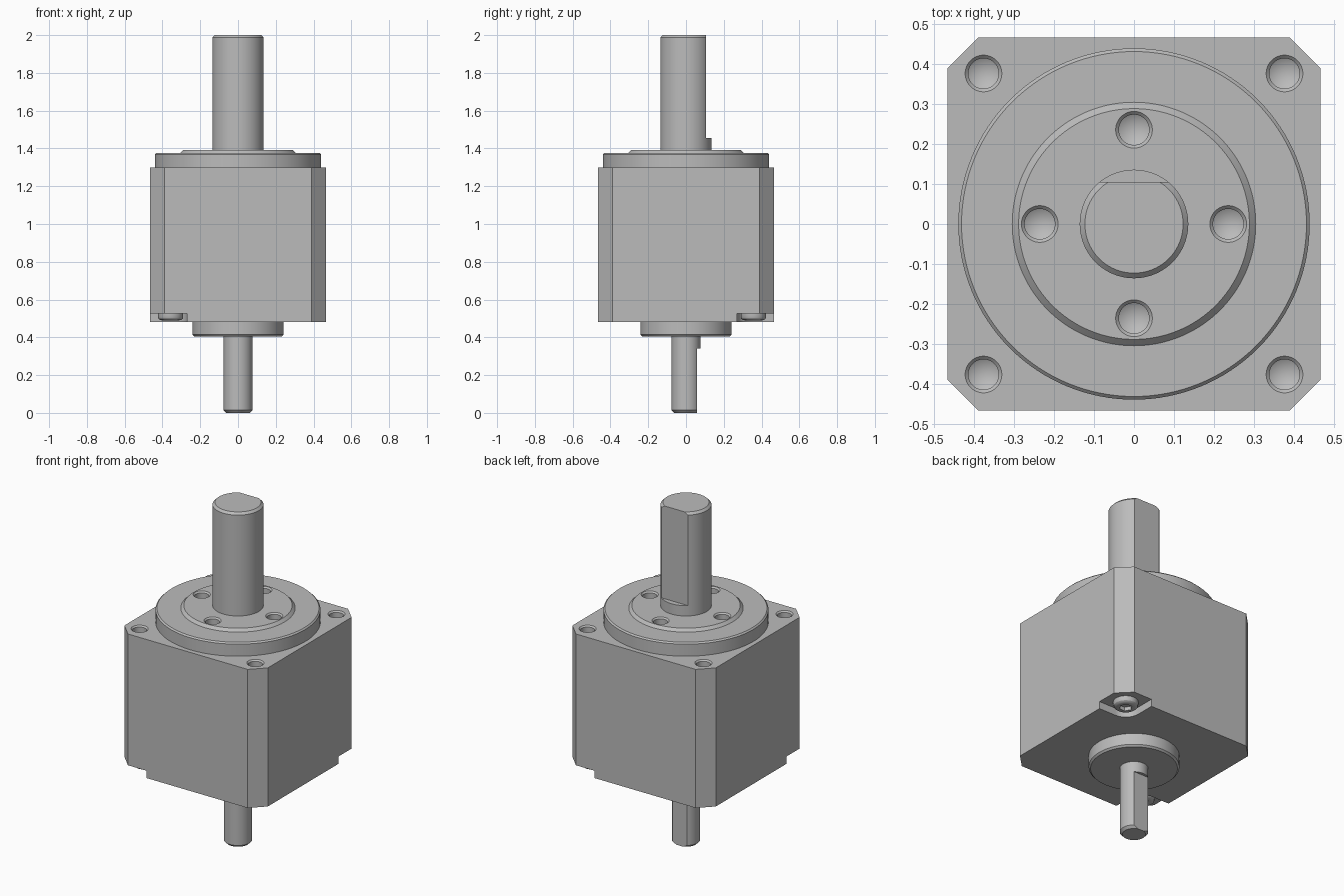
import bpy, bmesh, math

cube = bpy.data.objects.get("Cube")
if cube:
    bpy.data.objects.remove(cube, do_unlink=True)

metal = bpy.data.materials.new("machined_grey")
metal.use_nodes = True
GREY = (0.5, 0.5, 0.5, 1)
metal.diffuse_color = GREY
metal.node_tree.nodes["Principled BSDF"].inputs["Base Color"].default_value = GREY


def finish(name, bm):
    bmesh.ops.recalc_face_normals(bm, faces=bm.faces)
    mesh = bpy.data.meshes.new(name)
    bm.to_mesh(mesh)
    bm.free()
    mesh.materials.append(metal)
    obj = bpy.data.objects.new(name, mesh)
    bpy.context.collection.objects.link(obj)
    return obj


def lathe(name, profile, x=0, y=0, sides=96):
    """Solid of revolution from (radius, z) points; zero radius makes a tip."""
    bm = bmesh.new()
    rings = []
    for r, z in profile:
        count = sides if r > 0 else 1
        rings.append([bm.verts.new((x + r * math.cos(math.tau * i / sides),
                                    y + r * math.sin(math.tau * i / sides), z))
                      for i in range(count)])
    for a, b in zip(rings, rings[1:]):
        for i in range(sides):
            j = (i + 1) % sides
            quad = [a[i % len(a)], a[j % len(a)], b[j % len(b)], b[i % len(b)]]
            bm.faces.new(list(dict.fromkeys(quad)))
    for ring in (rings[0], rings[-1]):
        if len(ring) > 1:
            bm.faces.new(ring)
    return finish(name, bm)


def prism(name, outline, low, high):
    bm = bmesh.new()
    base = bm.faces.new([bm.verts.new((x, y, low)) for x, y in outline])
    top = bmesh.ops.extrude_face_region(bm, geom=[base])["geom"]
    verts = [v for v in top if isinstance(v, bmesh.types.BMVert)]
    bmesh.ops.translate(bm, vec=(0, 0, high - low), verts=verts)
    return finish(name, bm)


def activate(obj):
    bpy.ops.object.select_all(action="DESELECT")
    obj.select_set(True)
    bpy.context.view_layer.objects.active = obj


def cut(targets, cutter):
    for obj in targets:
        activate(obj)
        mod = obj.modifiers.new("cut", "BOOLEAN")
        mod.operation = "DIFFERENCE"
        mod.solver = "EXACT"
        mod.object = cutter
        bpy.ops.object.modifier_apply(modifier=mod.name)
    bpy.data.objects.remove(cutter, do_unlink=True)


def hole(targets, x, y, top, depth):
    """Countersunk blind hole with a drill-point bottom."""
    cutter = lathe("hole_cutter", [(0.054, top + 0.008), (0.038, top - 0.008),
                                   (0.038, top - depth), (0, top - depth - 0.022)],
                   x, y, 48)
    cut(targets, cutter)


# Square housing with bevelled vertical corners
W, C = 0.467, 0.39
BOTTOM, TOP = 0.482, 1.298
housing = prism("housing", [(C, -W), (W, -C), (W, C), (C, W),
                            (-C, W), (-W, C), (-W, -C), (-C, -W)], BOTTOM, TOP)

# Front flange with raised centre, and rear collar
FLANGE, BOSS = 1.377, 1.393
flange = lathe("front_flange", [(0.44, TOP), (0.44, FLANGE - 0.008), (0.432, FLANGE),
                                (0.305, FLANGE), (0.289, BOSS)], sides=128)
collar = lathe("rear_collar", [(0.232, 0.405), (0.242, 0.415), (0.242, BOTTOM)])

# Mounting holes in the housing corners and threaded holes in the boss
for sx in (-1, 1):
    for sy in (-1, 1):
        hole([housing], sx * 0.377, sy * 0.377, TOP, 0.16)
for i in range(4):
    a = math.pi / 2 * i
    hole([flange, housing], 0.236 * math.cos(a), 0.236 * math.sin(a), BOSS, 0.14)

# Output and input shafts, each with a flat milled on the back
output_shaft = lathe("output_shaft", [(0.136, BOSS - 0.01), (0.136, 1.987), (0.123, 2)])
input_shaft = lathe("input_shaft", [(0.062, 0), (0.076, 0.014), (0.076, 0.415)])
for shaft, flat, low, high in ((output_shaft, 0.105, 1.454, 2.1),
                               (input_shaft, 0.059, -0.1, 0.342)):
    cut([shaft], prism("flat_cutter", [(-0.3, flat), (0.3, flat),
                                       (0.3, 0.3), (-0.3, 0.3)], low, high))

# Two opposite corner pockets in the base, each with a socket head screw
SEAT, P, R = 0.525, 0.357, 0.087
screws = []
for s, side in ((1, "back_left"), (-1, "front_right")):
    arc = [math.radians(270 - 90 * i / 12) for i in range(13)]
    outline = [(P + R * math.cos(a), P + R * math.sin(a)) for a in arc]
    outline = [(0.6, P - R)] + outline + [(P - R, 0.6), (0.6, 0.6)]
    cut([housing], prism("pocket_cutter", [(s * x, s * y) for x, y in outline], 0.4, SEAT))
    screw = lathe(side + "_screw", [(0.067, SEAT), (0.067, 0.508), (0.064, 0.499),
                                    (0.057, 0.493), (0.047, 0.49)], s * P, s * P, 48)
    cut([screw], lathe("socket_cutter", [(0.035, 0.48), (0.035, 0.512), (0, 0.518)],
                       s * P, s * P, 6))
    screws.append(screw)

# Smooth round surfaces, crisp edges
for obj in [housing, flange, collar, output_shaft, input_shaft] + screws:
    activate(obj)
    bpy.ops.object.shade_smooth_by_angle(angle=math.radians(25))
bpy.ops.object.select_all(action="DESELECT")
